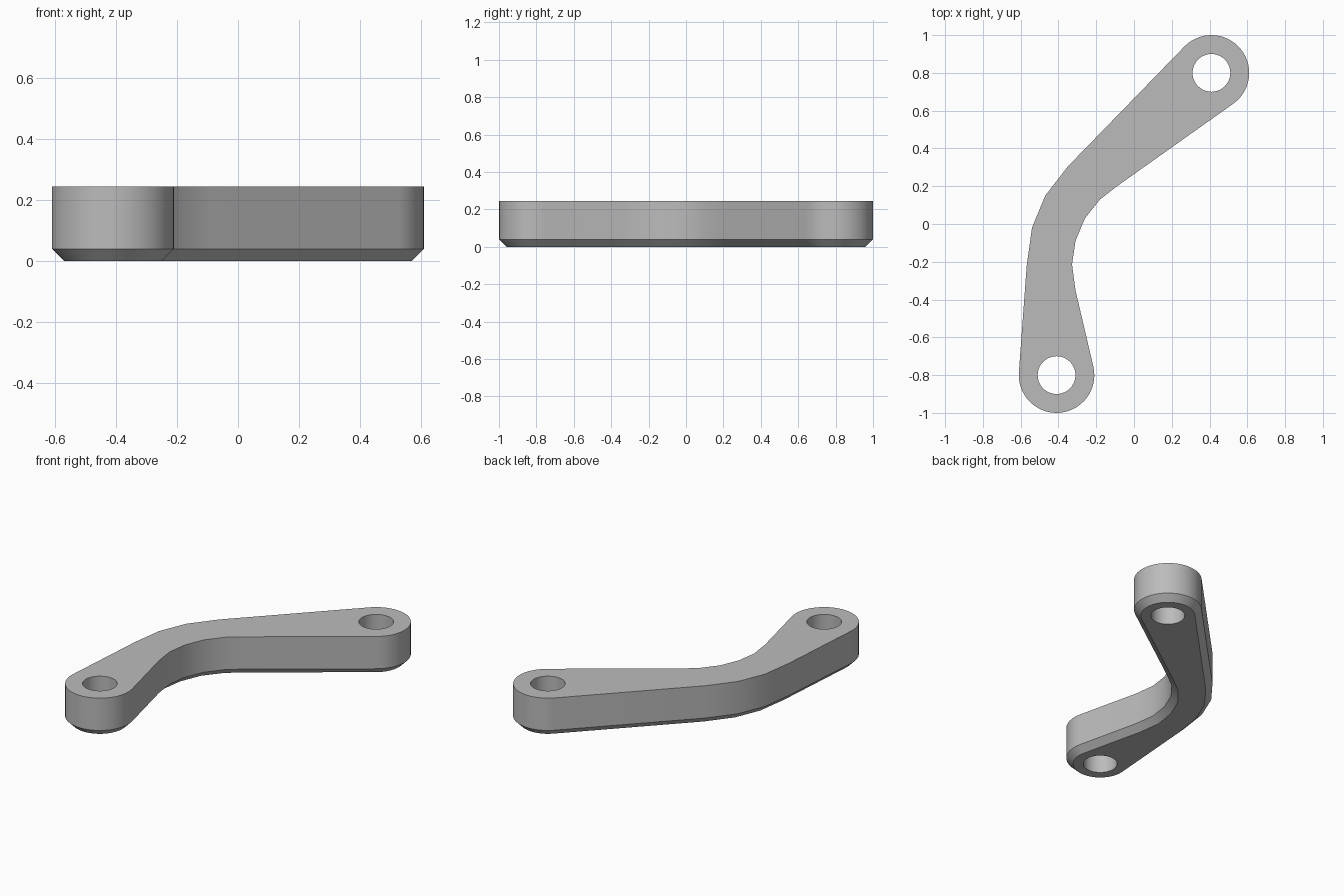
import bpy, bmesh
from math import sin, cos, radians
from mathutils import Vector

cube = bpy.data.objects.get("Cube")
if cube:
    bpy.data.objects.remove(cube, do_unlink=True)

HEIGHT, CHAMFER = 0.245, 0.04
BOSS_R, HOLE_R = 0.2, 0.1
FRONT_END, BACK_END = Vector((-0.41, -0.8)), Vector((0.41, 0.8))


def arc(centre, radius, start, end, steps):
    angles = [radians(start + (end - start) * i / steps) for i in range(steps + 1)]
    return [centre + radius * Vector((cos(a), sin(a))) for a in angles]


def inset(points, distance):
    """Mitred inward offset of a counter-clockwise outline."""
    result = []
    for i, p in enumerate(points):
        a = (p - points[i - 1]).normalized()
        b = (points[(i + 1) % len(points)] - p).normalized()
        na, nb = Vector((-a.y, a.x)), Vector((-b.y, b.x))
        result.append(p + (na + nb) * distance / (1 + na.dot(nb)))
    return result


def ring(bm, points, z):
    return [bm.verts.new((p.x, p.y, z)) for p in points]


def wall(bm, lower, upper):
    for i in range(len(lower)):
        bm.faces.new((lower[i - 1], lower[i], upper[i], upper[i - 1]))


def cap(bm, rings):
    edges = [bm.edges.get((r[i - 1], r[i])) for r in rings for i in range(len(r))]
    bmesh.ops.triangle_fill(bm, use_beauty=True, edges=edges)


# Outline: rounded front end, inner bend, rounded back end, outer bend
inner_bend = [(-0.31, -0.35), (-0.328, -0.215), (-0.31, -0.09),
              (-0.26, 0.03), (-0.18, 0.13), (-0.09, 0.2)]
outer_bend = [(-0.35, 0.305), (-0.47, 0.15), (-0.54, -0.02), (-0.568, -0.22)]
outline = (arc(FRONT_END, BOSS_R, 176, 373, 28) + [Vector(p) for p in inner_bend]
           + arc(BACK_END, BOSS_R, -55, 135, 28) + [Vector(p) for p in outer_bend])

# Arm body with chamfered underside
bm = bmesh.new()
base = ring(bm, inset(outline, CHAMFER), 0)
middle = ring(bm, outline, CHAMFER)
top = ring(bm, outline, HEIGHT)
wall(bm, base, middle)
wall(bm, middle, top)

# Straight through holes at both ends
bottom_rings, top_rings = [base], [top]
for centre in (FRONT_END, BACK_END):
    circle = arc(centre, HOLE_R, 0, 360, 40)[:-1]
    low, high = ring(bm, circle, 0), ring(bm, circle, HEIGHT)
    wall(bm, low, high)
    bottom_rings.append(low)
    top_rings.append(high)
cap(bm, bottom_rings)
cap(bm, top_rings)
bmesh.ops.recalc_face_normals(bm, faces=bm.faces[:])

mesh = bpy.data.meshes.new("bent_link_arm")
bm.to_mesh(mesh)
bm.free()
arm = bpy.data.objects.new("bent_link_arm", mesh)
bpy.context.collection.objects.link(arm)

# Plain grey finish
grey = bpy.data.materials.new("plain_grey")
grey.use_nodes = True
colour = (0.5, 0.5, 0.5, 1)
grey.diffuse_color = colour
grey.node_tree.nodes["Principled BSDF"].inputs["Base Color"].default_value = colour
mesh.materials.append(grey)

bpy.ops.object.select_all(action="DESELECT")
arm.select_set(True)
bpy.context.view_layer.objects.active = arm
bpy.ops.object.shade_smooth_by_angle(angle=radians(30))
